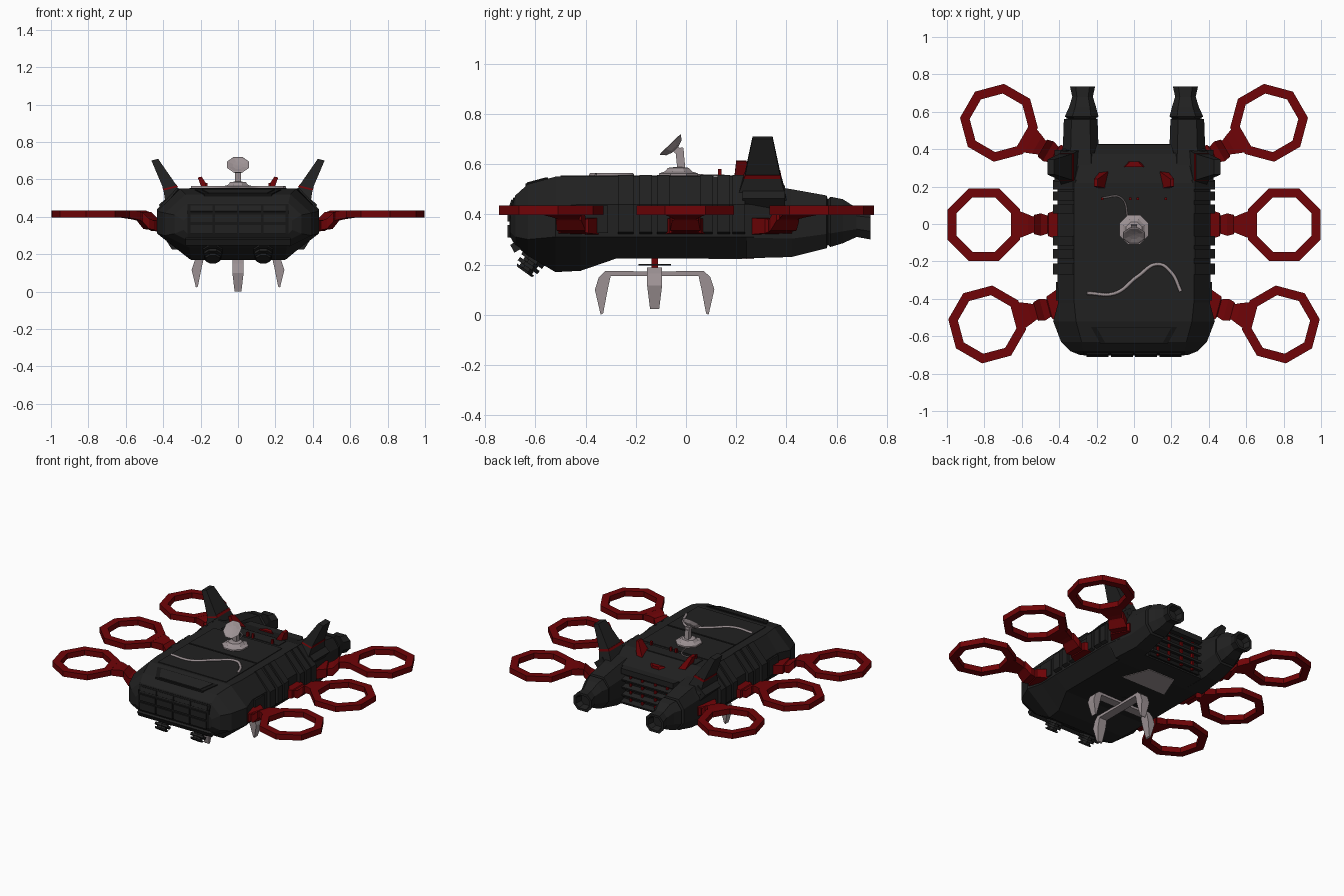
import bpy, bmesh, math
from mathutils import Matrix, Vector

if "Cube" in bpy.data.objects:
    bpy.data.objects.remove(bpy.data.objects["Cube"])


def material(name, rgb):
    m = bpy.data.materials.new(name)
    m.diffuse_color = (*rgb, 1)
    m.use_nodes = True
    m.node_tree.nodes["Principled BSDF"].inputs["Base Color"].default_value = m.diffuse_color
    return m


DARK = material("dark_hull", (.015, .015, .015))
BLACK = material("black_recess", (.008, .008, .008))
RED = material("dark_red", (.16, .001, .002))
GREY = material("warm_grey", (.34, .29, .30))


def loft(name, rings, mat, closed=False):
    bm = bmesh.new()
    vs = [[bm.verts.new(p) for p in r] for r in rings]
    n = len(vs[0])
    for i in range(len(vs) if closed else len(vs) - 1):
        a, b = vs[i], vs[(i + 1) % len(vs)]
        for j in range(n):
            bm.faces.new((a[j], a[(j + 1) % n], b[(j + 1) % n], b[j]))
    if not closed:
        bm.faces.new(vs[0])
        bm.faces.new(vs[-1])
    bmesh.ops.recalc_face_normals(bm, faces=bm.faces)
    me = bpy.data.meshes.new(name)
    bm.to_mesh(me)
    bm.free()
    me.materials.append(mat)
    ob = bpy.data.objects.new(name, me)
    bpy.context.collection.objects.link(ob)
    return ob


def box(name, c, s, mat, rot=(0, 0, 0)):
    x, y, z = (v / 2 for v in s)
    ob = loft(name, [[(-x, -y, h), (x, -y, h), (x, y, h), (-x, y, h)] for h in (-z, z)], mat)
    ob.location, ob.rotation_euler = c, rot
    return ob


def disc_stack(name, steps, mat, loc, axis=(0, 0, 1), n=8):
    # steps are (radius, height) pairs along the axis
    rings = [[(r * math.cos((k + .5) * math.tau / n), r * math.sin((k + .5) * math.tau / n), h)
              for k in range(n)] for r, h in steps]
    ob = loft(name, rings, mat)
    ob.location = loc
    ob.rotation_euler = Vector(axis).to_track_quat('Z', 'Y').to_euler()
    return ob


def cable(name, pts, r, mat):
    cu = bpy.data.curves.new(name, 'CURVE')
    cu.dimensions, cu.bevel_depth, cu.bevel_resolution = '3D', r, 1
    sp = cu.splines.new('BEZIER')
    sp.bezier_points.add(len(pts) - 1)
    for b, p in zip(sp.bezier_points, pts):
        b.co = p
        b.handle_left_type = b.handle_right_type = 'AUTO'
    cu.materials.append(mat)
    bpy.context.collection.objects.link(bpy.data.objects.new(name, cu))


def hull_ring(y, wt, w, wb, zb, z1, z2, zt):
    half = [(wb, zb), (w, z1), (w, z2), (wt, zt)]
    return [(x, y, z) for x, z in half] + [(-x, y, z) for x, z in reversed(half)]


# Hull
loft("hull", [hull_ring(*s) for s in [
    (-.70, .27, .29, .27, .31, .33, .38, .40),
    (-.68, .27, .34, .27, .275, .31, .41, .475),
    (-.63, .28, .39, .26, .235, .30, .42, .52),
    (-.52, .31, .432, .25, .17, .31, .43, .55),
    (-.42, .32, .405, .26, .175, .31, .44, .55),
    (-.275, .32, .41, .32, .225, .31, .44, .55),
    (.22, .32, .41, .32, .225, .31, .44, .55),
    (.38, .28, .385, .30, .23, .31, .44, .495)]], DARK)

# Roof plates
box("roof_front_plate", (0, -.335, .546), (.52, .33, .016), DARK)
box("roof_middle_plate", (0, -.025, .546), (.52, .27, .016), DARK)
box("roof_rear_plate", (0, .17, .546), (.44, .08, .016), DARK)


# Windshield on the front slope
def shield(name, k, off, mat):
    rings = []
    for d in (-.01, off):
        rings.append([(x * k, y, .52 + (y + .63) * .27 + d) for x, y in
                      [(-.18, -.595 - .045 * k), (.18, -.595 - .045 * k),
                       (.23, -.595 + .045 * k), (-.23, -.595 + .045 * k)]])
    loft(name, rings, mat)


shield("windshield_frame", 1, .005, BLACK)
shield("windshield", .86, .008, DARK)

# Front grille
box("grille_back", (0, -.692, .372), (.54, .024, .125), BLACK)
box("grille_top_back", (0, -.683, .44), (.54, .024, .05), BLACK, (-.3, 0, 0))
for z, h, y, t in [(.332, .05, -.70, 0), (.392, .042, -.70, 0), (.44, .034, -.69, -.3)]:
    for k in range(4):
        box("grille_cell", (-.195 + .13 * k, y, z), (.118, .022, h), DARK, (t, 0, 0))
box("front_lower_bar", (0, -.67, .275), (.56, .05, .035), DARK, (.5, 0, 0))

# Side ribs along the hull edge
for s in (1, -1):
    for y, w in [(.21, .05), (.15, .05), (.08, .05), (-.09, .05), (-.16, .05), (-.24, .06)]:
        sec = [(.39, .315), (.433, .33), (.433, .44), (.325, .557), (.30, .54)]
        loft("side_rib", [[(s * x, y + d, z) for x, z in sec] for d in (-w / 2, w / 2)], DARK)
    box("side_panel", (s * .403, -.36, .38), (.03, .10, .11), DARK)

# Engine booms and nozzles
for s in (1, -1):
    rings = []
    for y, cx, hw, z0, z1 in [
            (.24, .29, .115, .225, .53), (.42, .285, .095, .23, .50), (.56, .285, .09, .265, .475),
            (.565, .28, .075, .28, .46), (.575, .28, .09, .27, .47), (.625, .275, .072, .285, .46),
            (.68, .275, .055, .31, .425), (.735, .275, .067, .30, .42), (.735, .275, .05, .315, .405),
            (.69, .275, .04, .325, .395)]:
        c, d = hw * .55, (z1 - z0) * .27
        rings.append([(s * (cx + a), y, z) for a, z in [
            (-c, z0), (c, z0), (hw, z0 + d), (hw, z1 - d), (c, z1), (-c, z1), (-hw, z1 - d), (-hw, z0 + d)]])
    loft("engine_boom", rings, DARK)

# Rear deck lip and intake slats
loft("rear_deck_lip", [[(x * w, y, z) for w, y in ((.2, .425), (.25, .24))
                        for x in ((-1, 1) if w == .2 else (1, -1))] for z in (.46, .497)], DARK)
box("intake_back", (0, .382, .35), (.40, .02, .22), BLACK)
for k in range(4):
    box("intake_slat", (0, .40, .27 + .052 * k), (.40, .055, .014), DARK, (-.3, 0, 0))
for x in (-.14, -.05, .05, .14):
    box("intake_post", (x, .393, .35), (.014, .03, .2), RED)

# Tail fins, red root stripes and small red fins
for s in (1, -1):
    def fin(name, secs, mat):
        loft(name, [[(s * (cx - t), y0, z), (s * (cx + t), y0, z + t * -.5),
                     (s * (cx + t), y1, z + t * -.5), (s * (cx - t), y1, z)]
                    for z, cx, t, y0, y1 in secs], mat)
    fin("tail_fin", [(.48, .335, .05, .20, .40), (.57, .365, .035, .235, .375),
                     (.71, .445, .018, .265, .345)], DARK)
    fin("fin_stripe", [(.56, .360, .039, .23, .378), (.574, .367, .037, .237, .376)], RED)
    fin("small_red_fin", [(.53, .16, .022, .19, .28), (.615, .205, .01, .20, .24)], RED)
    box("fin_shoulder", (s * .365, .31, .455), (.08, .17, .09), DARK, (0, s * .7, 0))
loft("rear_beacon", [[(-.07 * k, .305, z), (.07 * k, .305, z), (.03 * k, .335, z), (-.03 * k, .335, z)]
                     for k, z in ((1, .50), (.7, .53))], RED)
for x in (-.17, -.02, .02, .17):
    box("roof_pin", (x, .135, .565), (.014, .014, .03), RED)

# Rotor rings and arms
for s in (1, -1):
    for cx, cy, ang in [(.722, .541, 30), (.803, -.003, 0), (.785, -.537, -15)]:
        place = Matrix.Diagonal((s, 1, 1, 1)) @ Matrix.Translation((cx, cy, 0)) @ \
            Matrix.Rotation(math.radians(ang), 4, 'Z')
        rings = []
        for k in range(8):
            a = (k + .5) * math.tau / 8
            rings.append([place @ Vector((r * math.cos(a), r * math.sin(a), z))
                          for r, z in [(.158, .397), (.21, .397), (.21, .435), (.158, .435)]])
        loft("rotor_ring", rings, RED, True)
        loft("rotor_arm", [[place @ Vector((x, y * w, z)) for y, z in ((-1, a), (1, a), (1, b), (-1, b))]
                           for x, w, a, b in [
            (-.41, .085, .32, .385), (-.345, .062, .325, .383), (-.34, .048, .33, .378),
            (-.305, .06, .335, .39), (-.27, .052, .375, .425), (-.265, .042, .38, .425),
            (-.235, .055, .387, .433), (-.175, .078, .397, .435)]], RED)

# Chin lamps
for s in (1, -1):
    disc_stack("chin_lamp", [(.035, -.05), (.035, -.02), (.055, -.02), (.055, 0), (.035, 0), (.035, .012),
                             (.052, .012), (.052, .028), (.033, .028), (.033, .04), (.045, .04), (.04, .05)],
               DARK, (s * .135, -.615, .212), (0, -.58, -.81))

# Dish antenna
disc_stack("dish_base", [(.085, .55), (.085, .563), (.06, .57), (.045, .585), (.02, .588)], GREY, (0, -.03, 0))
box("dish_mast", (0, -.022, .615), (.03, .032, .10), GREY, (.1, 0, 0))
box("dish_neck", (0, -.035, .655), (.025, .05, .028), GREY, (-.7, 0, 0))
disc_stack("dish", [(.02, -.022), (.045, -.014), (.064, .006), (.055, .008), (.03, .002), (.006, 0)],
           GREY, (0, -.058, .674), (0, -.69, .72))

# Roof rope and antenna lead
cable("roof_rope", [(-.25, -.37, .556), (-.1, -.37, .556), (.02, -.28, .556), (.13, -.215, .556),
                    (.2, -.26, .556), (.25, -.36, .556)], .009, GREY)
cable("antenna_lead", [(-.17, .14, .555), (-.07, .14, .555), (-.03, .02, .557)], .004, GREY)

# Belly claw: stem, disc and four fingers
box("claw_stem", (0, -.125, .205), (.025, .025, .07), RED)
disc_stack("claw_disc", [(.07, .197), (.07, .203)], DARK, (0, -.125, 0))
finger = [(0, .155), (.175, .155), (.187, .10), (.205, .005), (.215, .0), (.238, .10), (.222, .15), (.195, .175),
          (0, .172)]
for k in range(4):
    turn = Matrix.Translation((0, -.125, .022 * (k % 2 == 0))) @ Matrix.Rotation(k * math.pi / 2, 4, 'Z')
    f = [(r + .01 if r > .1 else r, z * .95) if k % 2 == 0 else (r, z) for r, z in finger]
    loft("claw_finger", [[turn @ Vector((r, d * (.018 if r > .2 and z < .09 else .03), z)) for r, z in f]
                         for d in (-1, 1)], GREY)

# Belly hatch
loft("belly_hatch", [[(-.17, .09, z), (.17, .09, z), (.10, .27, z), (-.10, .27, z)] for z in (.222, .23)], GREY)
